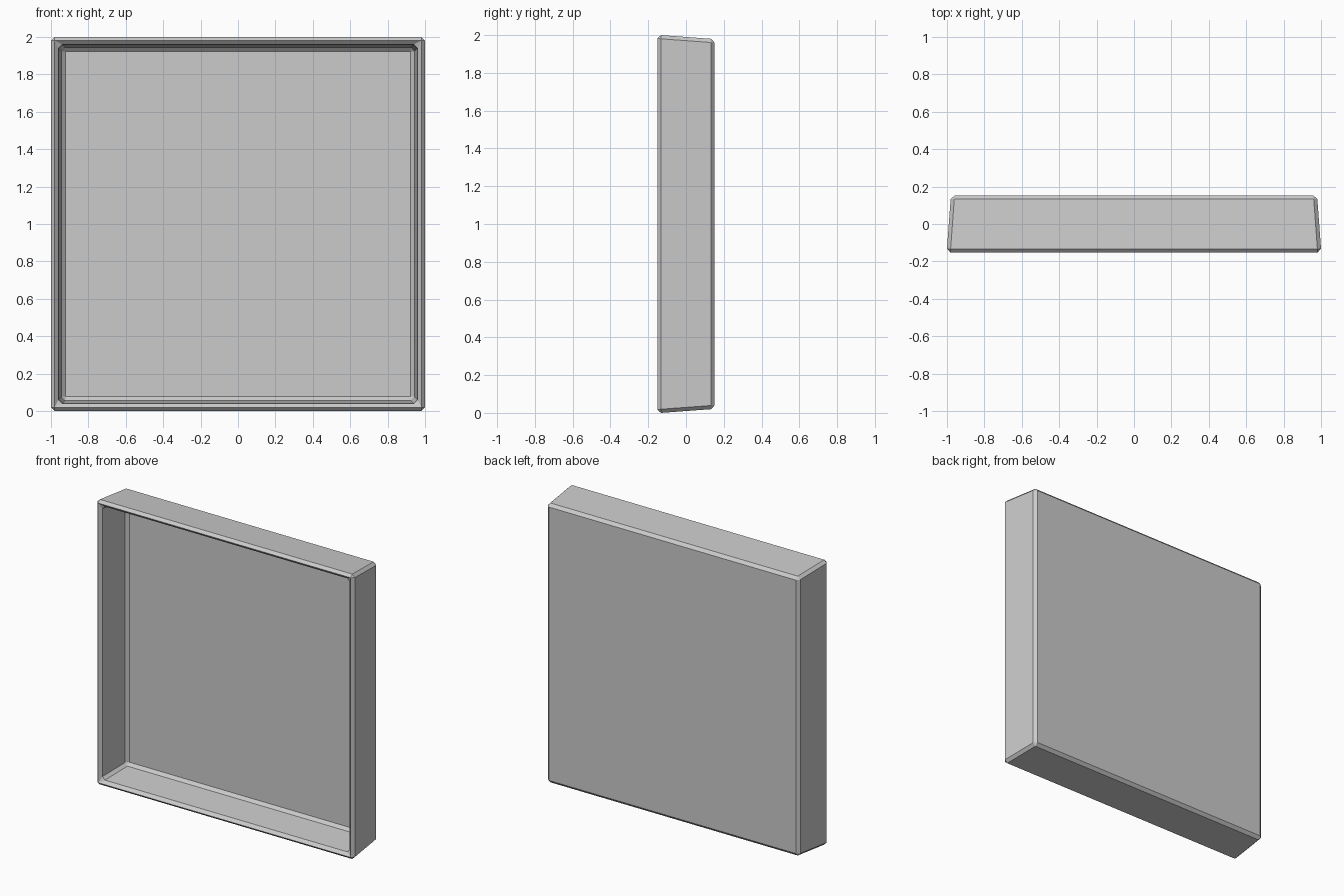
import bpy, bmesh

if "Cube" in bpy.data.objects:
    bpy.data.objects.remove(bpy.data.objects["Cube"])

T = 0.04            # wall thickness
YF, YB = -0.152, 0.152
HF, HB = 1.0014, 0.979   # half sizes at front and back


def ring(bm, half, y):
    return [bm.verts.new((sx * half, y, 1 + sz * half))
            for sx, sz in ((-1, -1), (1, -1), (1, 1), (-1, 1))]


# Tapered square tray, open towards the front
bm = bmesh.new()
slope = (HF - HB) / (YB - YF)
rings = [ring(bm, HB, YB), ring(bm, HF, YF),
         ring(bm, HF - T, YF), ring(bm, HB - T + slope * T, YB - T)]
for a, b in zip(rings, rings[1:]):
    for i in range(4):
        j = (i + 1) % 4
        bm.faces.new((a[i], a[j], b[j], b[i]))
bm.faces.new(rings[0])     # back panel
bm.faces.new(rings[-1])    # inner floor
bmesh.ops.recalc_face_normals(bm, faces=bm.faces)

mesh = bpy.data.meshes.new("tray")
bm.to_mesh(mesh)
bm.free()
tray = bpy.data.objects.new("tray", mesh)
bpy.context.collection.objects.link(tray)

# Single flat chamfer on every real edge
bevel = tray.modifiers.new("chamfer", 'BEVEL')
bevel.width = 0.0195
bevel.segments = 1
bevel.limit_method = 'ANGLE'
bevel.angle_limit = 0.5
